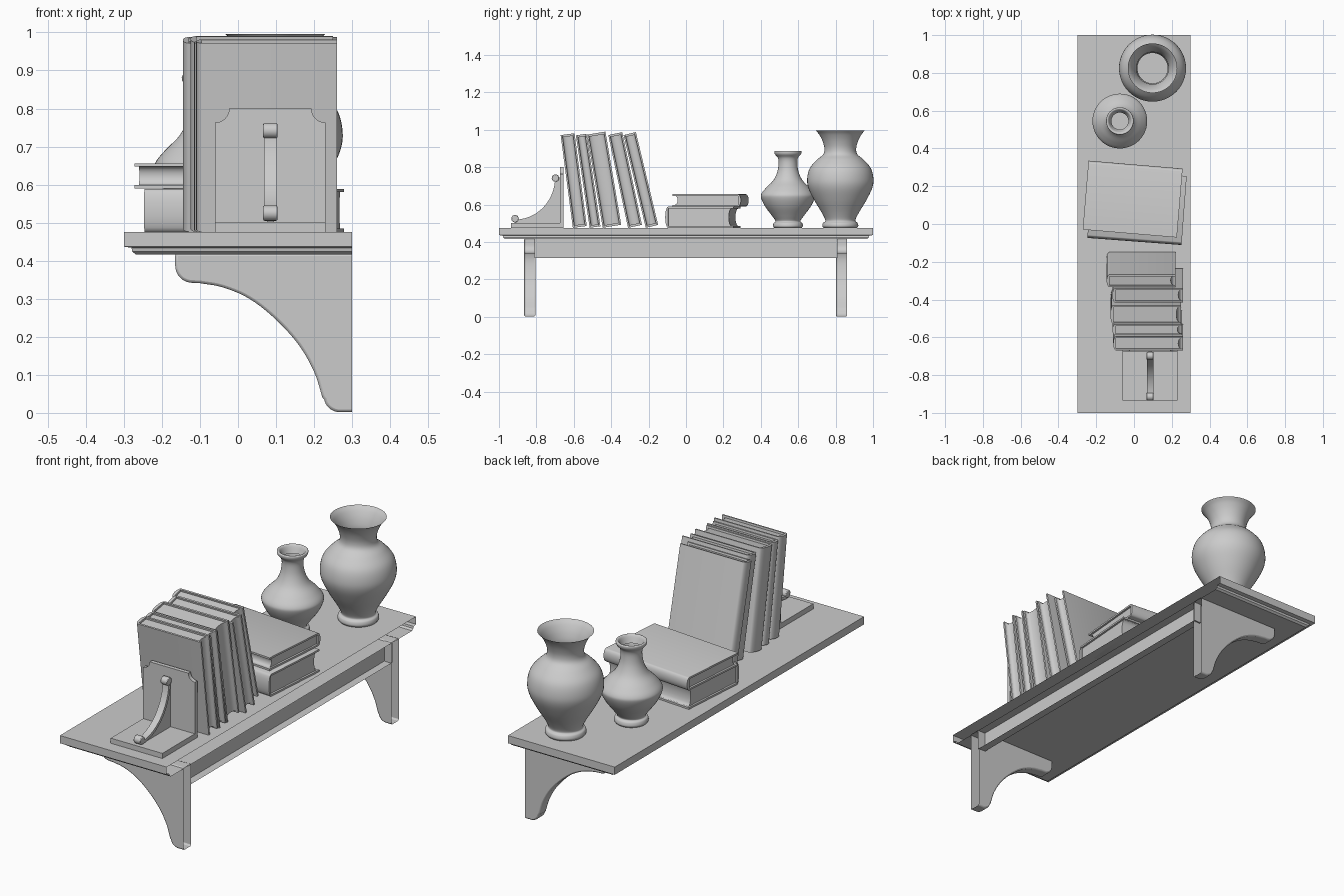
import bpy, bmesh, math
from mathutils import Matrix, Vector

cube = bpy.data.objects.get("Cube")
if cube:
    bpy.data.objects.remove(cube)

GREY = (0.6, 0.6, 0.6, 1)
clay = bpy.data.materials.new("plain_grey")
clay.use_nodes = True
clay.diffuse_color = GREY
clay.node_tree.nodes["Principled BSDF"].inputs["Base Color"].default_value = GREY

BACK, TOP = 0.3, 0.476      # wall plane and shelf surface


def finish(name, bm, matrix=None, bevel=0, open_back=False, angle=35):
    bmesh.ops.recalc_face_normals(bm, faces=bm.faces)
    if open_back:
        wall = [f for f in bm.faces if all(abs(v.co.x - BACK) < 1e-4 for v in f.verts)]
        bmesh.ops.delete(bm, geom=wall, context='FACES')
    if matrix:
        bm.transform(matrix)
    mesh = bpy.data.meshes.new(name)
    bm.to_mesh(mesh)
    bm.free()
    mesh.materials.append(clay)
    obj = bpy.data.objects.new(name, mesh)
    bpy.context.collection.objects.link(obj)
    bpy.ops.object.select_all(action='DESELECT')
    obj.select_set(True)
    bpy.context.view_layer.objects.active = obj
    bpy.ops.object.shade_smooth_by_angle(angle=math.radians(angle))
    if bevel:
        mod = obj.modifiers.new("bevel", 'BEVEL')
        mod.width, mod.segments = bevel, 2
        mod.limit_method = 'ANGLE'
        mod.angle_limit = math.radians(50)
    return obj


def prism(name, outline, lo, hi, matrix=None, **kw):
    """Outline in local XY, extruded along local Z."""
    bm = bmesh.new()
    face = bm.faces.new([bm.verts.new((x, y, lo)) for x, y in outline])
    ext = bmesh.ops.extrude_face_region(bm, geom=[face])
    verts = [g for g in ext["geom"] if isinstance(g, bmesh.types.BMVert)]
    bmesh.ops.translate(bm, vec=(0, 0, hi - lo), verts=verts)
    return finish(name, bm, matrix, **kw)


def box(name, lo, hi, **kw):
    (x0, y0, z0), (x1, y1, z1) = lo, hi
    return prism(name, [(x0, y0), (x1, y0), (x1, y1), (x0, y1)], z0, z1, **kw)


def arc(cx, cy, rx, ry, a0, a1, n=8):
    angles = [math.radians(a0 + (a1 - a0) * i / n) for i in range(n + 1)]
    return [(cx + rx * math.cos(a), cy + ry * math.sin(a)) for a in angles]


def smooth(points, n=5):
    """Catmull-Rom curve through the points."""
    p = [Vector(q) for q in points]
    p = [2 * p[0] - p[1]] + p + [2 * p[-1] - p[-2]]
    out = []
    for a, b, c, d in zip(p, p[1:], p[2:], p[3:]):
        for i in range(n):
            t = i / n
            out.append(0.5 * (2 * b + (c - a) * t + (2 * a - 5 * b + 4 * c - d) * t ** 2
                              + (3 * b - a - 3 * c + d) * t ** 3))
    return [tuple(q) for q in out] + [tuple(p[-2])]


def axes(x, y, z):
    return Matrix((x, y, z)).transposed().to_4x4()


# Shelf board with stepped moulding, open against the wall
bm = bmesh.new()
rings = []
for z, inset in ((TOP, 0), (0.437, 0), (0.434, 0.02), (0.424, 0.022), (0.416, 0.032)):
    x, y = inset - 0.3, 1 - inset
    rings.append([bm.verts.new(c) for c in ((x, -y, z), (BACK, -y, z), (BACK, y, z), (x, y, z))])
for a, b in zip(rings, rings[1:]):
    for i in range(4):
        j = (i + 1) % 4
        bm.faces.new((a[i], a[j], b[j], b[i]))
bm.faces.new(rings[0])
bm.faces.new(rings[-1])
finish("shelf_board", bm, open_back=True)

# Wall rail under the shelf
box("wall_rail", (0.26, -0.81, 0.315), (BACK, 0.81, 0.418), open_back=True)

# Curved brackets
sweep = smooth([(-0.1, 0.341), (-0.04, 0.33), (0.03, 0.3), (0.1, 0.245), (0.16, 0.178),
                (0.2, 0.108), (0.222, 0.04)])
bracket = ([(BACK, 0.42), (-0.165, 0.42)] + arc(-0.12, 0.387, 0.045, 0.045, 180, 265)
           + sweep + arc(0.268, 0.042, 0.042, 0.04, 190, 270) + [(BACK, 0.002)])
stand = axes((1, 0, 0), (0, 0, 1), (0, -1, 0))
for side, y in (("front", -0.835), ("rear", 0.832)):
    prism(side + "_bracket", bracket, -0.03, 0.03, Matrix.Translation((0, y, 0)) @ stand,
          bevel=0.007, open_back=True)

# Bookend: base, notched plate and scrolled brace
box("bookend_base", (-0.06, -0.935, TOP), (0.23, -0.655, 0.502))
plate = ([(-0.06, 0.5), (0.23, 0.5)] + arc(0.23, 0.8, 0.037, 0.037, 270, 180)
         + arc(-0.06, 0.8, 0.037, 0.037, 0, -90))
prism("bookend_plate", plate, 0, 0.02, Matrix.Translation((0, -0.655, 0)) @ stand)
side_on = axes((0, 1, 0), (0, 0, 1), (1, 0, 0))
curve = arc(-0.915, 0.745, 0.215, 0.225, -88, 0, 16)
inner = arc(-0.915, 0.745, 0.23, 0.24, 0, -88, 16)
prism("brace_web", inner + [(-0.92, 0.5), (-0.67, 0.5), (-0.67, 0.745)], 0.076, 0.094, side_on)
prism("brace_band", curve + inner, 0.068, 0.102, side_on)
for name, y, z in (("upper_scroll", -0.698, 0.742), ("lower_scroll", -0.914, 0.525)):
    prism(name, arc(y, z, 0.02, 0.02, 0, 342, 19), 0.066, 0.104, side_on, bevel=0.004)


def book(name, d, t, h, matrix):
    """Spine at local x = 0, thickness along y, height along z."""
    c, r = 0.009, 0.016
    cover = ([(d, 0)] + arc(r, t / 2, r, t / 2, 270, 90, 10)
             + [(d, t), (d, t - c), (r, t - c), (r, c), (d, c)])
    prism(name + "_cover", cover, 0, h, matrix)
    fore = arc(d - 0.01, t / 2, 0.016, t / 2 - c, 270, 90, 8)
    prism(name + "_pages", [(r, c)] + fore + [(r, t - c)], 0.01, h - 0.01, matrix)


# Leaning books: spine x, depth, foot y, thickness, height, lean
leaning = ((-0.11, 0.37, -0.605, 0.075, 0.5, 7.5), (-0.115, 0.37, -0.515, 0.058, 0.5, 8.5),
           (-0.125, 0.375, -0.445, 0.1, 0.505, 9.6), (-0.115, 0.375, -0.31, 0.076, 0.507, 12),
           (-0.145, 0.365, -0.215, 0.068, 0.51, 13.5))
for i, (x, d, y, t, h, lean) in enumerate(leaning):
    book(f"leaning_book_{i + 1}", d, t, h, Matrix.Translation((x, y, TOP))
         @ Matrix.Rotation(math.radians(lean), 4, 'X'))

# Flat stacked books, spines on opposite sides
for name, x, y, z, t, turn, s in (("lower_flat_book", 0.016, 0.09, TOP, 0.113, -4.3, 1),
                                  ("upper_flat_book", -0.007, 0.132, 0.59, 0.066, -4.8, -1)):
    book(name, 0.366, t, 0.5, Matrix.Translation((x, y, z))
         @ Matrix.Rotation(math.radians(turn), 4, 'Z')
         @ axes((0, s, 0), (0, 0, 1), (s, 0, 0)) @ Matrix.Translation((-0.183, 0, -0.25)))


def vase(name, x, y, profile, segments=48):
    bm = bmesh.new()
    pts = smooth(profile)
    turns = [2 * math.pi * k / segments for k in range(segments)]
    rows = [[bm.verts.new((r * math.cos(a), r * math.sin(a), z)) for a in turns] for r, z in pts]
    for a, b in zip(rows, rows[1:]):
        for k in range(segments):
            j = (k + 1) % segments
            bm.faces.new((a[k], a[j], b[j], b[k]))
    bm.faces.new(rows[0])
    finish(name, bm, Matrix.Translation((x, y, 0)), angle=60)


vase("large_vase", 0.098, 0.825,
     [(0.09, TOP), (0.096, 0.487), (0.092, 0.503), (0.08, 0.515), (0.098, 0.555), (0.14, 0.625),
      (0.171, 0.69), (0.177, 0.74), (0.163, 0.795), (0.125, 0.84), (0.092, 0.868),
      (0.085, 0.9), (0.095, 0.94), (0.113, 0.975), (0.131, 0.996)])
vase("small_vase", -0.075, 0.545,
     [(0.074, TOP), (0.08, 0.486), (0.076, 0.502), (0.066, 0.512), (0.085, 0.54), (0.122, 0.59),
      (0.143, 0.635), (0.141, 0.66), (0.115, 0.692), (0.078, 0.73), (0.057, 0.775),
      (0.05, 0.82), (0.054, 0.85), (0.07, 0.87), (0.072, 0.886), (0.06, 0.884), (0.045, 0.85)])
